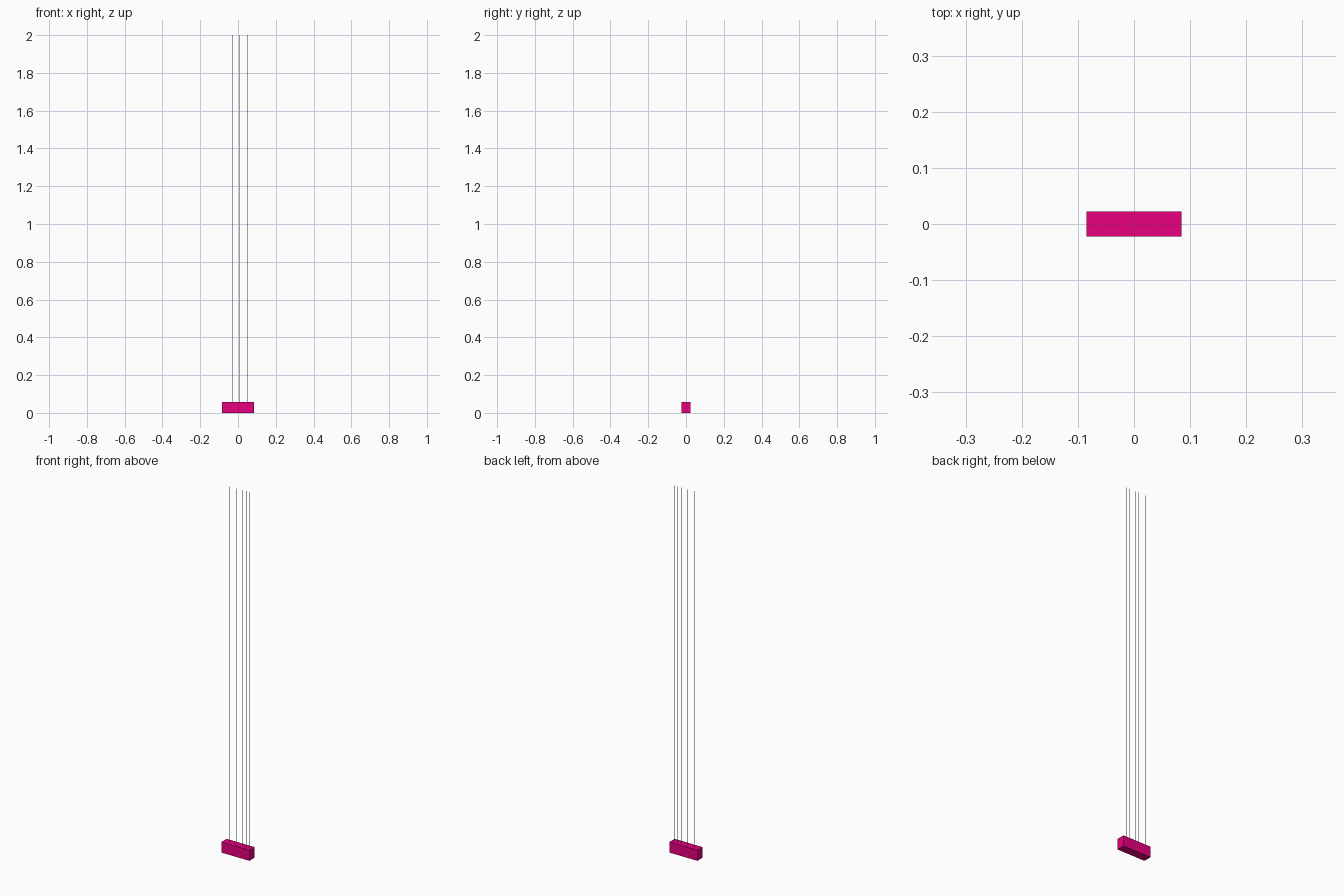
import bpy, bmesh
from mathutils import Matrix

if "Cube" in bpy.data.objects:
    bpy.data.objects.remove(bpy.data.objects["Cube"])

BASE = (0.169, 0.045, 0.058)   # width, depth, height of the base block
COUNT, SPACING, OFFSET, THICK, TOP = 8, 0.0197, -0.0005, 0.0013, 2.0

magenta = bpy.data.materials.new("magenta")
magenta.diffuse_color = (0.8, 0.0, 0.21, 1)
magenta.use_nodes = True
magenta.node_tree.nodes["Principled BSDF"].inputs["Base Color"].default_value = magenta.diffuse_color


def add_box(name, size, x, bottom, material=None):
    """Box standing on z = bottom, centred on y = 0."""
    bm = bmesh.new()
    bmesh.ops.create_cube(bm, size=1, matrix=Matrix.Translation((x, 0, bottom + size[2] / 2))
                          @ Matrix.Diagonal((*size, 1)))
    mesh = bpy.data.meshes.new(name)
    bm.to_mesh(mesh)
    bm.free()
    if material:
        mesh.materials.append(material)
    bpy.context.collection.objects.link(bpy.data.objects.new(name, mesh))


# Base block
add_box("base_block", BASE, 0, 0, magenta)

# Row of hair-thin upright wires, set into the block
for i in range(COUNT):
    x = OFFSET + (i - (COUNT - 1) / 2) * SPACING
    add_box(f"wire_{i + 1}", (THICK, THICK, TOP), x, 0)
